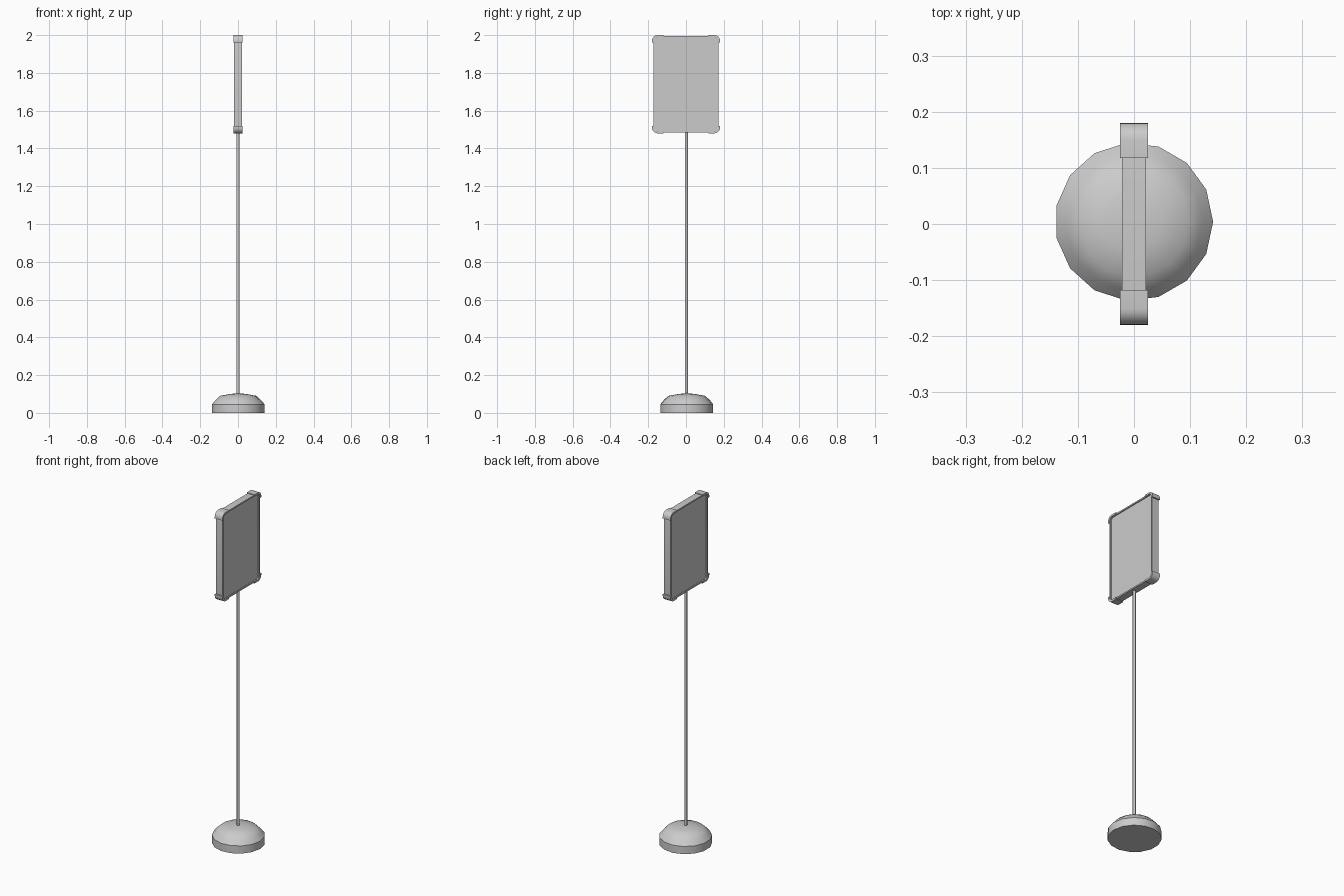
import bpy, bmesh, math

cube = bpy.data.objects.get("Cube")
if cube:
    bpy.data.objects.remove(cube, do_unlink=True)

grey = bpy.data.materials.new("light_grey")
grey.use_nodes = True
grey.diffuse_color = (0.6, 0.6, 0.6, 1)
grey.node_tree.nodes["Principled BSDF"].inputs["Base Color"].default_value = (0.6, 0.6, 0.6, 1)

MID_Z = 1.74


def finish(name, bm, angle=35):
    bmesh.ops.recalc_face_normals(bm, faces=bm.faces)
    mesh = bpy.data.meshes.new(name)
    bm.to_mesh(mesh)
    bm.free()
    mesh.materials.append(grey)
    obj = bpy.data.objects.new(name, mesh)
    bpy.context.collection.objects.link(obj)
    bpy.ops.object.select_all(action="DESELECT")
    obj.select_set(True)
    bpy.context.view_layer.objects.active = obj
    bpy.ops.object.shade_smooth_by_angle(angle=math.radians(angle))
    return obj


def corner(y, z, r, steps=6):
    """Quarter arc that rounds the corner at (y, z), from top to side."""
    arc = [math.pi / 2 * (1 - i / steps) for i in range(steps + 1)]
    return [(y - r + r * math.cos(a), z - r + r * math.sin(a)) for a in arc]


def rounded_rect(y, z, r):
    c = corner(y, z, r)
    return (c + [(p, -q) for p, q in reversed(c)]
            + [(-p, -q) for p, q in c] + [(-p, q) for p, q in reversed(c)])


def band(name, outer, inner, half, closed, sy=1, sz=1):
    """Strip between two matching outlines, given thickness along x."""
    bm = bmesh.new()
    rows = [[bm.verts.new((x, sy * y, MID_Z + sz * z)) for y, z in line]
            for line, x in ((outer, -half), (outer, half), (inner, half), (inner, -half))]
    n = len(outer)
    for i in range(n if closed else n - 1):
        j = (i + 1) % n
        for k in range(4):
            a, b = rows[k], rows[(k + 1) % 4]
            bm.faces.new((a[i], a[j], b[j], b[i]))
    if not closed:
        for end in (0, -1):
            bm.faces.new([row[end] for row in rows])
    return finish(name, bm)


def lathe(name, profile, sides, y=0.0):
    bm = bmesh.new()
    verts = [bm.verts.new((r, 0, z)) for r, z in profile]
    edges = [bm.edges.new(pair) for pair in zip(verts, verts[1:])]
    bmesh.ops.spin(bm, geom=verts + edges, axis=(0, 0, 1), cent=(0, 0, 0),
                   angle=2 * math.pi, steps=sides)
    bmesh.ops.remove_doubles(bm, verts=bm.verts, dist=0.0001)
    bmesh.ops.translate(bm, verts=bm.verts, vec=(0, y, 0))
    return finish(name, bm)


# Domed foot and pole
lathe("base", [(0, 0), (0.141, 0), (0.141, 0.045), (0.122, 0.068),
               (0.098, 0.09), (0.05, 0.099), (0, 0.105)], 15, 0.004)
lathe("pole", [(0, 0.09), (0.008, 0.09), (0.008, 1.49), (0, 1.49)], 12, 0.002)

# Sign frame with a recessed panel
band("sign_frame", rounded_rect(0.172, 0.256, 0.022),
     rounded_rect(0.163, 0.248, 0.015), 0.021, True)
bm = bmesh.new()
outline = rounded_rect(0.166, 0.25, 0.017)
faces = [bm.faces.new([bm.verts.new((x, y, MID_Z + z)) for y, z in outline])
         for x in (-0.015, 0.015)]
bmesh.ops.bridge_loops(bm, edges=bm.edges[:])
finish("sign_panel", bm)

# Corner guards wrapped round the frame
outer = [(0.118, 0.26)] + corner(0.18, 0.26, 0.03) + [(0.18, 0.222)]
inner = [(0.118, 0.249)] + corner(0.168, 0.249, 0.018) + [(0.168, 0.222)]
for sy, side in ((1, "back"), (-1, "front")):
    for sz, level in ((1, "upper"), (-1, "lower")):
        band(f"{level}_{side}_corner_guard", outer, inner, 0.025, False, sy, sz)
